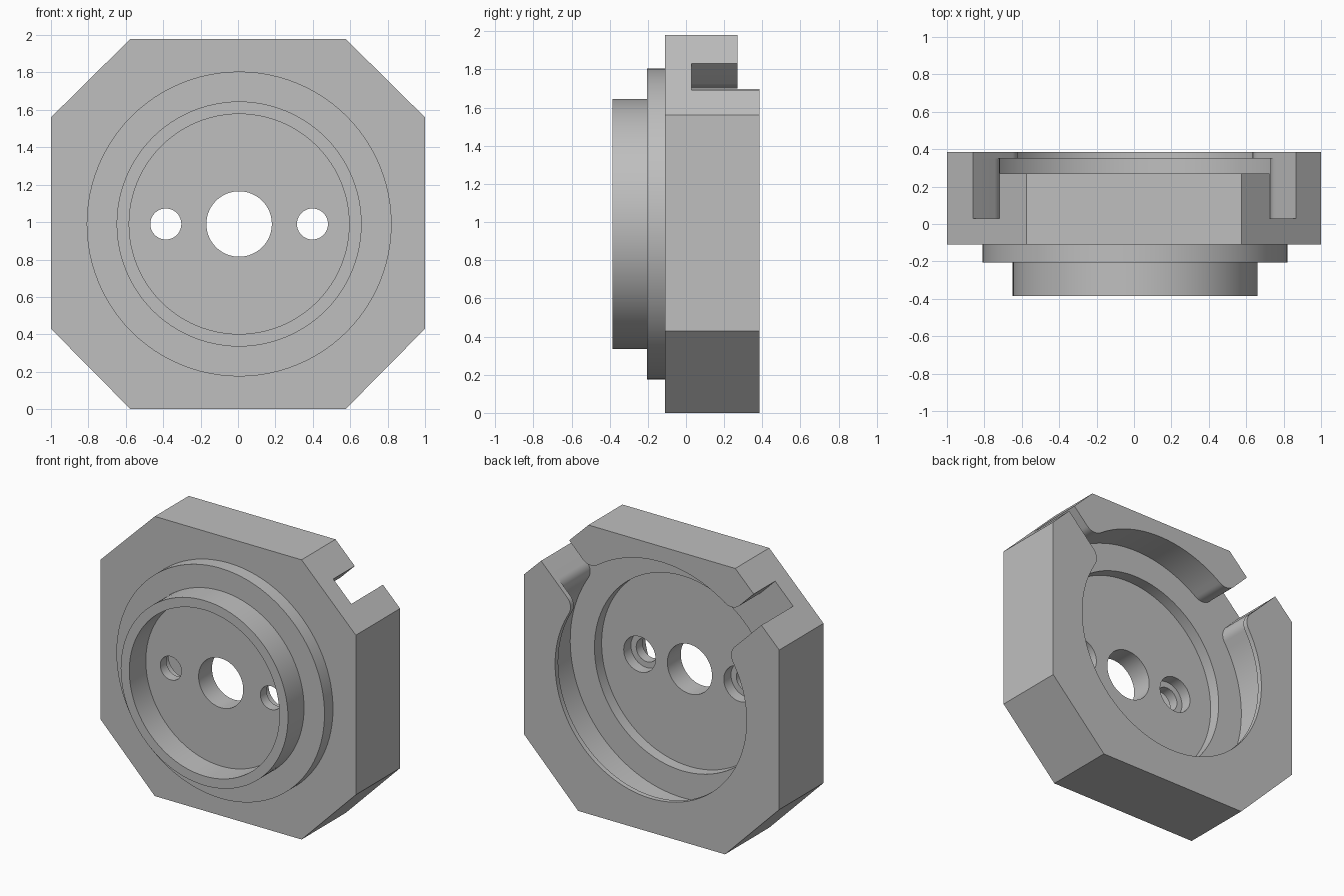
import bpy
import bmesh
import math
from mathutils import Vector

if "Cube" in bpy.data.objects:
    bpy.data.objects.remove(bpy.data.objects["Cube"], do_unlink=True)

CENTRE = Vector((0.006, 0.99))  # shared axis of all round features (x, z)

metal = bpy.data.materials.new("light grey metal")
metal.use_nodes = True
metal.diffuse_color = (0.52, 0.52, 0.52, 1)
metal.node_tree.nodes["Principled BSDF"].inputs["Base Color"].default_value = (0.52, 0.52, 0.52, 1)


def prism(name, outline, y0, y1):
    """Extrude an x-z outline along y."""
    bm = bmesh.new()
    face = bm.faces.new([bm.verts.new((p[0], y0, p[1])) for p in outline])
    new = bmesh.ops.extrude_face_region(bm, geom=[face])["geom"]
    moved = [v for v in new if isinstance(v, bmesh.types.BMVert)]
    bmesh.ops.translate(bm, verts=moved, vec=(0, y1 - y0, 0))
    bmesh.ops.recalc_face_normals(bm, faces=bm.faces)
    mesh = bpy.data.meshes.new(name)
    bm.to_mesh(mesh)
    bm.free()
    mesh.materials.append(metal)
    obj = bpy.data.objects.new(name, mesh)
    bpy.context.collection.objects.link(obj)
    return obj


def arc(radius, a0, a1, steps):
    angles = [a0 + (a1 - a0) * i / steps for i in range(steps + 1)]
    return [Vector((math.cos(a), math.sin(a))) * radius for a in angles]


def disc(name, radius, y0, y1, offset=0, steps=96):
    ring = arc(radius, 0, math.tau, steps)[:-1]
    shift = CENTRE + Vector((offset, 0))
    return prism(name, [p + shift for p in ring], y0, y1)


def slotted_outline(radius, low, high, fillet=0.09):
    """Circle with two diagonal slots, blended by rounded corners."""
    u = Vector((1, 1)).normalized()
    v = Vector((1, -1)).normalized()

    def corner(side, width):
        w = width + fillet
        t = math.sqrt((radius + fillet) ** 2 - w * w)
        c = u * t + v * side * w
        start, end = -c.normalized(), -v * side
        pts = [c + start.slerp(end, i / 10) * fillet for i in range(11)]
        return math.atan2(c.y, c.x), pts

    a_low, low_pts = corner(1, low)
    a_high, high_pts = corner(-1, high)
    half = arc(radius, -math.pi / 2, a_low, 40)[:-1] + low_pts
    half += [u * 1.4 + v * low, u * 1.4 - v * high]
    half += high_pts[::-1] + arc(radius, a_high, math.pi / 2, 16)[1:]
    mirrored = [Vector((-p.x, p.y)) for p in half[-2:0:-1]]
    return [p + CENTRE for p in half + mirrored]


def combine(target, tool, operation):
    mod = target.modifiers.new(tool.name, "BOOLEAN")
    mod.operation = operation
    mod.solver = "EXACT"
    mod.object = tool
    bpy.context.view_layer.objects.active = target
    bpy.ops.object.modifier_apply(modifier=mod.name)
    bpy.data.objects.remove(tool, do_unlink=True)


# Octagonal block
quarter = [(1, 1.56), (0.575, 1.98)]
octagon = quarter + [(-x, z) for x, z in quarter[::-1]]
octagon += [(-1, 0.43), (-0.575, 0), (0.575, 0), (1, 0.43)]
body = prism("housing_body", octagon, -0.11, 0.385)

# Front flange and rim
combine(body, disc("front_flange", 0.815, -0.205, 0), "UNION")
combine(body, disc("front_rim", 0.655, -0.385, -0.1), "UNION")

# Pockets, undercut groove with slots, back lip opening and lowered top section
wedge = [CENTRE, CENTRE + Vector((1.5, 1.5)), CENTRE + Vector((-1.5, 1.5))]
cutters = [
    disc("front_pocket", 0.588, -0.6, -0.2),
    prism("locking_groove", slotted_outline(0.88, 0.112, 0.086), 0.03, 0.35),
    prism("lip_opening", slotted_outline(0.75, 0.111, 0.085), 0.34, 0.6),
    prism("top_step", wedge, 0.27, 0.7),
    disc("back_pocket", 0.69, -0.05, 0.5),
    disc("centre_hole", 0.175, -0.5, 0.4, steps=64),
]
# Screw holes with counterbores
for side in (-1, 1):
    cutters.append(disc("screw_hole", 0.083, -0.5, 0.4, side * 0.392, 48))
    cutters.append(disc("counterbore", 0.125, -0.13, 0.41, side * 0.392, 48))
for cutter in cutters:
    combine(body, cutter, "DIFFERENCE")

bpy.ops.object.select_all(action="DESELECT")
body.select_set(True)
bpy.context.view_layer.objects.active = body
bpy.ops.object.shade_smooth_by_angle(angle=math.radians(30))
